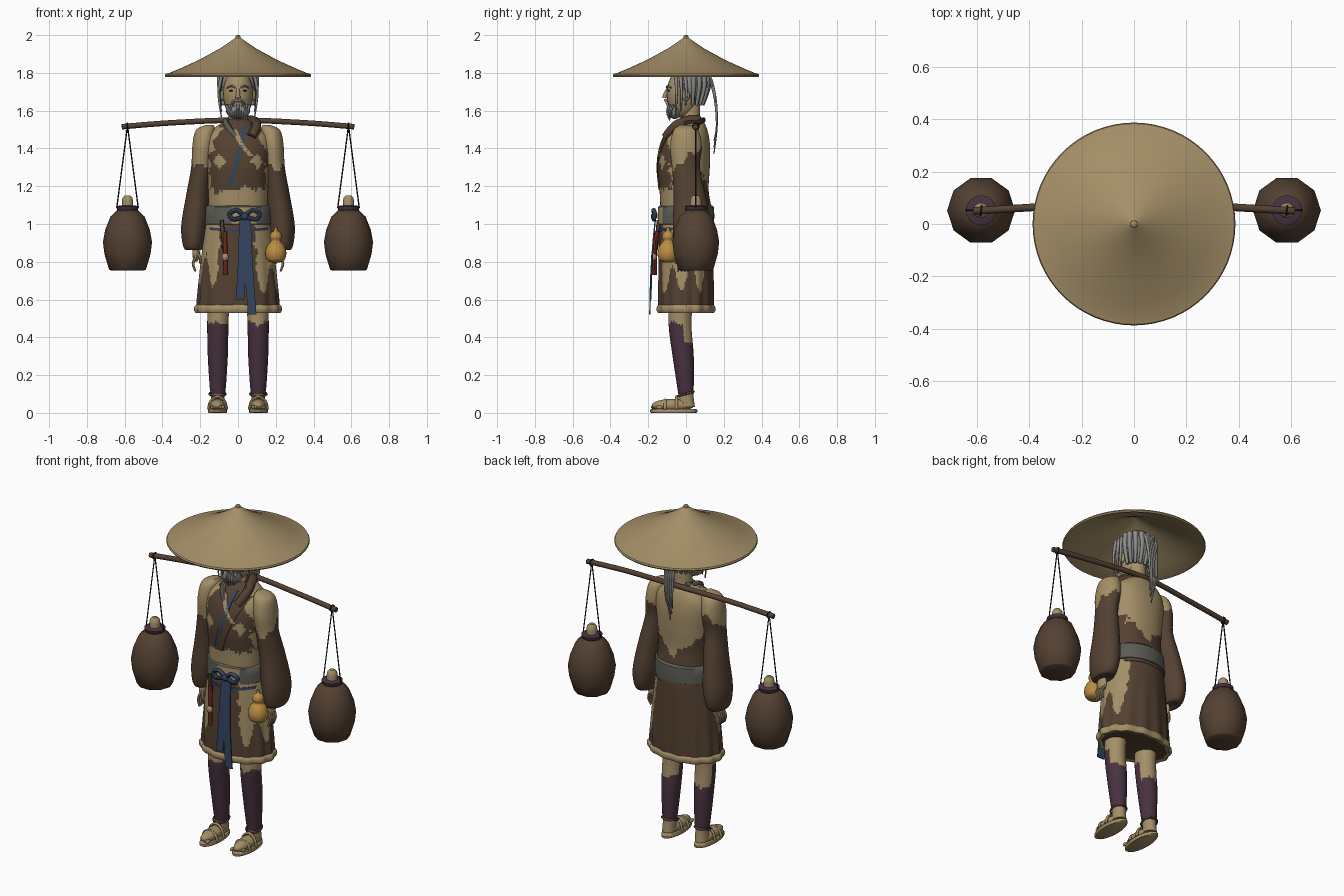
import bpy, bmesh, math
from mathutils import Vector, noise
from math import sin, cos, pi, atan2, radians

if "Cube" in bpy.data.objects:
    bpy.data.objects.remove(bpy.data.objects["Cube"])


def material(name, r, g, b):
    m = bpy.data.materials.new(name)
    m.use_nodes = True
    col = [(c / 255 / 12.92 if c < 11 else ((c / 255 + .055) / 1.055) ** 2.4) for c in (r, g, b)] + [1]
    m.diffuse_color = col
    m.node_tree.nodes["Principled BSDF"].inputs["Base Color"].default_value = col
    return m


TAN = material("tan", 164, 143, 103)
BROWN = material("dark brown", 84, 65, 50)
PURPLE = material("plum", 72, 50, 64)
BLUE = material("slate blue", 50, 68, 94)
GREY = material("sash grey", 92, 92, 84)
HAIR = material("hair grey", 138, 138, 136)
GOLD = material("gourd gold", 186, 140, 66)
RED = material("dull red", 104, 40, 30)
DARK = material("near black", 34, 28, 24)


def finish(name, bm, mats, rule=None, angle=45):
    """Turn a bmesh into a smooth object, colouring faces by a rule."""
    bmesh.ops.recalc_face_normals(bm, faces=bm.faces)
    if rule:
        for f in bm.faces:
            f.material_index = mats.index(rule(f.calc_center_median()))
    me = bpy.data.meshes.new(name)
    bm.to_mesh(me)
    bm.free()
    for m in mats:
        me.materials.append(m)
    me.shade_smooth()
    me.set_sharp_from_angle(angle=radians(angle))
    ob = bpy.data.objects.new(name, me)
    bpy.context.collection.objects.link(ob)
    return ob


def spline(rows, sub):
    """Catmull-Rom interpolation of equal-length tuples."""
    if sub < 2:
        return rows
    out = []
    for i in range(len(rows) - 1):
        a, b, c, d = (rows[min(max(i + k, 0), len(rows) - 1)] for k in (-1, 0, 1, 2))
        for s in range(sub):
            t = s / sub
            out.append([q + .5 * t * (r - p + t * (2 * p - 5 * q + 4 * r - w + t * (3 * (q - r) + w - p)))
                        for p, q, r, w in zip(a, b, c, d)])
    return out + [rows[-1]]


def loft(name, rings, mats, n=32, sub=1, rule=None, e=1, pleat=None, angle=45):
    """Skin horizontal rings given as (x, y, z, radius x, radius y)."""
    bm = bmesh.new()
    loops = []
    for x, y, z, rx, ry in spline(rings, sub):
        loop = []
        for i in range(n):
            t = 2 * pi * i / n
            k = pleat(z, t) if pleat else 1
            c, s = cos(t), sin(t)
            loop.append(bm.verts.new((x + k * rx * math.copysign(abs(c) ** e, c),
                                      y + k * ry * math.copysign(abs(s) ** e, s), z)))
        loops.append(loop)
    for a, b in zip(loops, loops[1:]):
        for i in range(n):
            j = (i + 1) % n
            bm.faces.new((a[i], a[j], b[j], b[i]))
    bm.faces.new(loops[0])
    bm.faces.new(loops[-1])
    return finish(name, bm, mats, rule, angle)


def lathe(name, x, y, profile, mats, n=32, **kw):
    return loft(name, [(x, y, z, r, r) for r, z in profile], mats, n, **kw)


def blob(name, loc, size, mat):
    bm = bmesh.new()
    bmesh.ops.create_uvsphere(bm, u_segments=20, v_segments=14, radius=1)
    for v in bm.verts:
        v.co = Vector(loc) + v.co * Vector(size)
    return finish(name, bm, [mat])


def tube(name, pts, r, mat, taper=1, n=8, sub=5):
    """Round tube along a smooth path, ending at radius r * taper."""
    path = [Vector(p) for p in spline(pts, sub)]
    bm = bmesh.new()
    loops = []
    for i, p in enumerate(path):
        d = (path[min(i + 1, len(path) - 1)] - path[max(i - 1, 0)]).normalized()
        u = d.cross(Vector((0, 1, 0)) if abs(d.y) < .9 else Vector((1, 0, 0))).normalized()
        w, k = d.cross(u), r * (1 + (taper - 1) * i / (len(path) - 1))
        loops.append([bm.verts.new(p + k * (u * cos(2 * pi * j / n) + w * sin(2 * pi * j / n))) for j in range(n)])
    for a, b in zip(loops, loops[1:]):
        for j in range(n):
            bm.faces.new((a[j], a[(j + 1) % n], b[(j + 1) % n], b[j]))
    bm.faces.new(loops[0])
    bm.faces.new(loops[-1])
    return finish(name, bm, [mat])


def ribbon(name, pts, width, mat, on=None, axis=(1, 0, 0), sub=8):
    """Flat cloth strip; with `on`, it is laid onto the front of that object."""
    half = Vector(axis) * width / 2
    bm = bmesh.new()
    rows = []
    for p in spline(pts, sub):
        row = []
        for k in (-1, 0, 1):
            q = Vector(p) + half * k
            if on:
                hit, loc, _, _ = on.ray_cast((q.x, -1, q.z), (0, 1, 0))
                q.y = loc.y - .006 if hit else q.y
            row.append(bm.verts.new(q))
        rows.append(row)
    for a, b in zip(rows, rows[1:]):
        for k in (0, 1):
            bm.faces.new((a[k], a[k + 1], b[k + 1], b[k]))
    ext = bmesh.ops.extrude_face_region(bm, geom=bm.faces[:], use_keep_orig=True)
    for v in ext["geom"]:
        if isinstance(v, bmesh.types.BMVert):
            v.co.y += .007
    return finish(name, bm, [mat])


def rag(p):
    return .035 * noise.noise(p * 24) + .015 * noise.noise(p * 70)


# Colour rules for the worn clothes
def torso_rule(p):
    x, j = abs(p.x), rag(p)
    if p.y > .02:
        return TAN if p.z > 1.14 + .9 * x + j else BROWN
    hole = abs(x - .1) + abs(p.z - 1.33) < .035 + j * .4
    wide = .15 - max(0, p.z - 1.37) * .45 + j
    return BROWN if p.z > 1.18 + j and x < wide and not hole else TAN


def skirt_rule(p):
    a = math.degrees(atan2(p.y / .15, abs(p.x) / .21))
    back = 50 if p.x > 0 else 8
    low = (.71 if p.x > 0 else .76) + .08 * cos(radians(a + 30) * 9) + rag(p)
    return TAN if -62 < a + rag(p) * 200 < back and p.z > low else BROWN


def leg_rule(p):
    top = .36 if p.y > -.005 - (p.z - .3) * .08 else .475
    return PURPLE if .1 < p.z < top + rag(p) * .7 else TAN


def pleats(z, t):
    return 1 + .022 * min(1, max(0, (.95 - z) / .35)) * cos(14 * t)


# Torso, skirt, hem and sash
torso = loft("torso", [(0, .01, .98, .16, .135), (0, .0, 1.08, .158, .135), (0, -.01, 1.18, .158, .13),
                       (0, -.012, 1.3, .165, .138), (0, -.005, 1.4, .172, .133), (0, .005, 1.47, .16, .115),
                       (0, .02, 1.52, .11, .085), (0, .03, 1.555, .055, .055)],
             [TAN, BROWN], 112, 9, torso_rule, .88)
skirt = loft("skirt", [(0, 0, 1.03, .165, .14), (0, 0, .95, .178, .144), (0, 0, .8, .196, .146),
                       (0, 0, .65, .21, .148), (0, 0, .55, .218, .148)],
             [BROWN, TAN], 140, 9, skirt_rule, pleat=pleats)
loft("skirt_hem", [(0, 0, .575, .214, .144), (0, 0, .565, .226, .154), (0, 0, .542, .228, .156),
                   (0, 0, .53, .22, .148), (0, 0, .535, .2, .13)], [TAN, BROWN], 112,
     rule=lambda p: BROWN if abs(p.x) + abs(p.y) < .05 else TAN, pleat=pleats)
loft("sash", [(0, 0, .995, .168, .14), (0, 0, 1.0, .178, .149), (0, 0, 1.05, .176, .15),
              (0, 0, 1.09, .172, .147), (0, 0, 1.1, .16, .135)], [GREY, TAN], 64,
     rule=lambda p: TAN if p.y < 0 and -.03 < p.x < .1 and p.z < 1.095 else GREY)
bpy.context.view_layer.update()

# Crossed collar, chest strap and waist cord
ribbon("chest_strap", [(.1, -.1, 1.5), (.045, -.13, 1.38), (.0, -.15, 1.27), (-.03, -.15, 1.18)], .055, BROWN, torso)
ribbon("blue_collar_edge", [(.035, -.06, 1.52), (.015, -.13, 1.4), (-.02, -.15, 1.28), (-.045, -.15, 1.19)],
       .022, BLUE, torso)
ribbon("tan_fold", [(-.02, -.09, 1.5), (.02, -.12, 1.42), (.07, -.13, 1.36)], .026, TAN, torso)
ribbon("waist_cord", [(-.15, -.1, .975), (0, -.14, .965), (.16, -.09, .975)], .014, BLUE, skirt, (0, 0, 1))
tube("left_collar_roll", [(.05, .07, 1.55), (.085, .0, 1.545), (.095, -.06, 1.515), (.07, -.105, 1.46)], .026, BROWN)
tube("right_collar_roll", [(-.04, .06, 1.55), (-.065, .0, 1.545), (-.05, -.07, 1.51), (-.01, -.105, 1.46)], .016, GREY)

# Bow with hanging tails
for s in (-1, 1):
    tube("bow_loop", [(.035, -.165, 1.04), (.035 + s * .04, -.172, 1.073), (.035 + s * .078, -.165, 1.055),
                      (.035 + s * .06, -.17, 1.025), (.035, -.165, 1.04)], .012, BLUE)
blob("bow_knot", (.035, -.17, 1.04), (.02, .016, .02), BLUE)
ribbon("right_tail", [(.03, -.165, 1.03), (.025, -.178, .9), (.02, -.185, .75), (.01, -.19, .6)], .045, BLUE)
ribbon("left_tail", [(.045, -.165, 1.03), (.05, -.178, .9), (.06, -.19, .72), (.075, -.195, .52)], .045, BLUE)

# Red tassel and gourd at the waist
tube("flute", [(-.085, -.145, 1.02), (-.075, -.16, .86)], .01, BROWN)
tube("red_tassel", [(-.07, -.155, .96), (-.068, -.165, .85), (-.066, -.165, .73)], .012, RED)
blob("tassel_bead", (-.068, -.17, .825), (.018, .016, .022), TAN)
lathe("gourd", .2, -.095, [(.015, .795), (.045, .808), (.056, .845), (.045, .885), (.026, .908), (.032, .93),
                          (.026, .952), (.01, .965), (.008, .985)], [GOLD], 24, sub=4)

# Arms, hands, legs and sandals
for s, side in ((1, "left"), (-1, "right")):
    loft(side + "_sleeve", [(s * .15, 0, 1.525, .02, .03), (s * .172, 0, 1.495, .052, .066),
                            (s * .184, 0, 1.41, .058, .084), (s * .194, 0, 1.3, .054, .074),
                            (s * .213, .02, 1.15, .062, .085), (s * .23, .03, 1.0, .07, .1),
                            (s * .236, .03, .91, .06, .095), (s * .236, .025, .865, .045, .072),
                            (s * .234, .02, .87, .02, .03)], [BROWN, TAN], 56, 7,
         lambda p: TAN if p.z > 1.35 + p.y * .7 + rag(p) else BROWN)
    blob(side + "_palm", (s * .222, -.005, .845), (.02, .036, .045), TAN)
    for i in range(4):
        y = -.032 + i * .017
        tube(side + "_finger", [(s * .222, y, .83), (s * .238, y - .004, .79), (s * .225, y - .01, .75)],
             .009, TAN, .6, 6, 3)
    tube(side + "_thumb", [(s * .215, -.03, .85), (s * .2, -.05, .82), (s * .2, -.055, .79)], .009, TAN, .6, 6, 3)
    loft(side + "_leg", [(s * .1, -.02, .8, .07, .08), (s * .105, -.03, .55, .058, .063),
                         (s * .107, -.03, .44, .056, .06), (s * .107, -.015, .3, .053, .056),
                         (s * .107, -.003, .14, .043, .044), (s * .107, .0, .09, .036, .04),
                         (s * .108, .005, .03, .036, .042)], [TAN, PURPLE], 48, 10, leg_rule)
    blob(side + "_foot", (s * .108, -.07, .04), (.042, .112, .034), TAN)
    loft(side + "_sole", [(s * .108, -.065, z, .05 * k, .125 * k) for z, k in ((0, .95), (.004, 1), (.016, 1), (.02, .95))],
         [TAN], 32)
    for i in range(5):
        blob(side + "_toe", (s * (.08 + i * .014), -.168 + i * .007, .03), (.009, .018, .011), TAN)
    for y, h in ((-.11, .068), (-.05, .085)):
        tube(side + "_sandal_strap", [(s * .108 - .048, y, .018), (s * .108 - .035, y, h * .75), (s * .108, y, h),
                                      (s * .108 + .035, y, h * .75), (s * .108 + .048, y, .018)], .008, TAN)
    tube(side + "_ankle_tie", [(s * .108 + .043 * cos(t), .043 * sin(t) - .002, .1 + .012 * sin(t))
                               for t in (k * pi / 4 for k in range(9))], .006, BROWN)

# Neck, head and face
lathe("neck", 0, .025, [(.06, 1.5), (.05, 1.56), (.05, 1.66)], [TAN], 24)
blob("head", (0, -.015, 1.69), (.08, .088, .13), TAN)
tube("nose", [(0, -.095, 1.715), (0, -.11, 1.685), (0, -.112, 1.668)], .009, TAN, 1.5)
for s in (-1, 1):
    blob("eye", (s * .034, -.09, 1.706), (.013, .007, .005), DARK)
    blob("ear", (s * .083, .0, 1.68), (.01, .02, .03), TAN)
    tube("eyebrow", [(s * .015, -.102, 1.723), (s * .036, -.096, 1.731), (s * .058, -.078, 1.72)], .006, HAIR, .6)
    tube("moustache", [(0, -.108, 1.655), (s * .025, -.103, 1.646), (s * .042, -.088, 1.6)], .009, HAIR, .5)
    for i in range(3):
        tube("side_lock", [(s * .08, -.055 + i * .024, 1.81), (s * (.102 - i * .003), -.05 + i * .026, 1.7),
                           (s * .088, -.055 + i * .026, 1.565 + i * .03)], .012, HAIR, .25)

# Beard, hair and ponytail
blob("beard", (0, -.06, 1.602), (.064, .038, .046), HAIR)
for i in range(-4, 5):
    tube("beard_strand", [(i * .015, -.09 + abs(i) * .006, 1.63), (i * .013, -.1 + abs(i) * .005, 1.59),
                          (i * .009, -.085, 1.545 + abs(i) * .004)], .01, HAIR, .2, 6)
blob("hair", (0, .035, 1.745), (.098, .085, .115), HAIR)
for i in range(9):
    t = pi * i / 8
    tube("hair_strand", [(.092 * cos(t), .04 + .07 * sin(t), 1.81), (.098 * cos(t), .04 + .08 * sin(t), 1.73),
                         (.075 * cos(t), .035 + .055 * sin(t), 1.63)], .016, HAIR, .5)
for i in range(-2, 3):
    tube("ponytail_strand", [(i * .006, .08, 1.83), (i * .011, .125, 1.775), (i * .013, .155, 1.66),
                             (i * .011, .163, 1.52), (i * .007, .148, 1.37 + abs(i) * .035)], .013, HAIR, .2)

# Wide straw hat, hollow underneath
lathe("straw_hat", 0, 0, [(.006, 2.0), (.013, 1.995), (.014, 1.985), (.03, 1.974), (.1, 1.927), (.2, 1.872),
                          (.3, 1.826), (.37, 1.797), (.384, 1.794), (.388, 1.786), (.384, 1.779), (.37, 1.781),
                          (.3, 1.812), (.2, 1.856), (.1, 1.91), (.01, 1.965)], [TAN], 64)

# Carrying pole with roped jars
tube("carrying_pole", [(-.615, .05, 1.515), (-.35, .066, 1.536), (0, .09, 1.55), (.35, .066, 1.536),
                       (.615, .05, 1.515)], .0145, BROWN, n=12)
for s in (-1, 1):
    x, y = s * .585, .052
    lathe("jar", x, y, [(.09, .755), (.098, .76), (.122, .84), (.13, .905), (.118, .97), (.09, 1.04), (.052, 1.075)],
          [BROWN], 10)
    lathe("jar_rim", x, y, [(.045, 1.065), (.056, 1.075), (.058, 1.092), (.048, 1.097)], [PURPLE], 16)
    lathe("jar_stopper", x, y, [(.03, 1.08), (.03, 1.12), (.026, 1.14), (.014, 1.152)], [TAN], 16)
    for k in (-1, 1):
        tube("jar_rope", [(x, y, 1.52), (x + k * .057, y, 1.085)], .0035, DARK, n=6, sub=1)
    tube("rope_loop", [(x + .002 * cos(t), y + .017 * cos(t), 1.517 + .017 * sin(t))
                       for t in (j * pi / 4 for j in range(9))], .004, DARK, n=6, sub=2)
